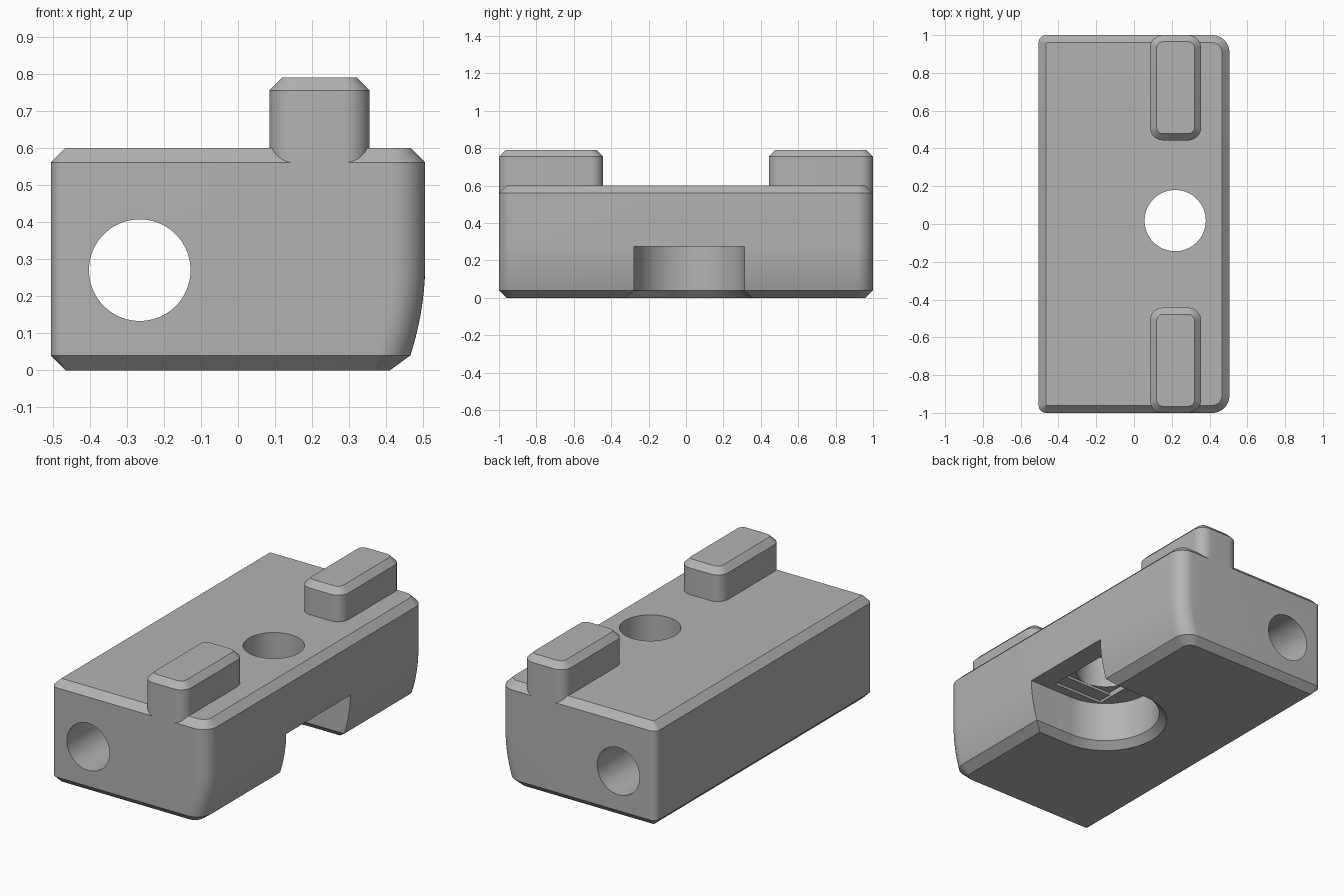
import bpy, bmesh
from math import sin, cos, pi, radians

cube = bpy.data.objects.get("Cube")
if cube:
    bpy.data.objects.remove(cube)

grey = bpy.data.materials.new("plain grey")
grey.use_nodes = True
grey.diffuse_color = (0.45, 0.45, 0.45, 1)
grey.node_tree.nodes["Principled BSDF"].inputs["Base Color"].default_value = (0.45, 0.45, 0.45, 1)


def outline(x0, x1, y0, y1, r_left, r_right, n=12):
    """Rounded rectangle, counter-clockwise, with its own radius on each x side."""
    pts = []
    corners = [(x1, y1, -1, -1, r_right), (x0, y1, 1, -1, r_left),
               (x0, y0, 1, 1, r_left), (x1, y0, -1, 1, r_right)]
    for q, (cx, cy, sx, sy, r) in enumerate(corners):
        for i in range(n + 1):
            a = (q + i / n) * pi / 2
            pts.append((cx + sx * r + r * cos(a), cy + sy * r + r * sin(a)))
    return pts


def loft(name, rings):
    """Closed solid through (height, outline) rings."""
    bm = bmesh.new()
    loops = [[bm.verts.new((x, y, z)) for x, y in pts] for z, pts in rings]
    for a, b in zip(loops, loops[1:]):
        for i in range(len(a)):
            j = (i + 1) % len(a)
            bm.faces.new((a[i], a[j], b[j], b[i]))
    bm.faces.new(loops[0][::-1])
    bm.faces.new(loops[-1])
    bmesh.ops.remove_doubles(bm, verts=bm.verts, dist=1e-5)
    bmesh.ops.recalc_face_normals(bm, faces=bm.faces)
    mesh = bpy.data.meshes.new(name)
    bm.to_mesh(mesh)
    bm.free()
    mesh.materials.append(grey)
    obj = bpy.data.objects.new(name, mesh)
    bpy.context.collection.objects.link(obj)
    return obj


def select(obj):
    bpy.ops.object.select_all(action='DESELECT')
    obj.select_set(True)
    bpy.context.view_layer.objects.active = obj


def cut(target, cutter):
    cutter.hide_render = True
    mod = target.modifiers.new("cut", 'BOOLEAN')
    mod.operation = 'DIFFERENCE'
    mod.solver = 'EXACT'
    mod.object = cutter
    select(target)
    bpy.ops.object.modifier_apply(modifier=mod.name)
    bpy.data.objects.remove(cutter)


def cylinder(radius, depth, location, rotation=(0, 0, 0)):
    bpy.ops.mesh.primitive_cylinder_add(vertices=96, radius=radius, depth=depth,
                                        location=location, rotation=rotation)
    obj = bpy.context.object
    obj.data.materials.append(grey)
    return obj


# Main block: chamfered bottom and top, right side curving in towards the base
W, H, C = 0.505, 0.6, 0.04


def block_ring(z, x_max, inset=0.0):
    return z, outline(-W + inset, x_max, -1 + inset, 1 - inset,
                      max(0.04 - inset, 0.002), 0.09 - inset)


rings = [block_ring(0, 0.41, C)]
for i in range(11):
    t = 1 - i / 10
    rings.append(block_ring(C + 0.25 * (1 - t), W - 0.04 * t * t))
rings += [block_ring(H - C, W), block_ring(H, W - C, C)]
body = loft("body", rings)

# Long bore, vertical bolt hole and the open pocket beneath it
HX, HY, HR, PR, PZ = 0.218, 0.018, 0.162, 0.295, 0.275
cut(body, cylinder(0.137, 3, (-0.265, 0, 0.27), (radians(90), 0, 0)))


def pocket_ring(z, r):
    return z, outline(HX - r, 1.0, HY - r, HY + r, r, 0.01, 24)


cut(body, loft("pocket_cutter", [pocket_ring(-0.02, PR + 0.06), pocket_ring(C, PR),
                                 pocket_ring(PZ, PR)]))

# Shallow steps in the pocket ceiling around the hole
for half_y, top in ((0.24, PZ + 0.015), (HR, PZ + 0.03)):
    step = outline(HX - HR, HX + HR, HY - half_y, HY + half_y, 0.001, 0.001, 1)
    cut(body, loft("step_cutter", [(PZ - 0.1, step), (top, step)]))
cut(body, cylinder(HR, 0.8, (HX, HY, 0.6)))

# Two locating lugs, flush with the block ends
lugs = []
for name, y0, y1 in (("front_lug", -1, -0.443), ("back_lug", 0.443, 1)):
    def lug_ring(z, inset):
        return z, outline(0.085 + inset, 0.355 - inset, y0 + inset, y1 - inset,
                          0.068 - inset, 0.068 - inset)
    lugs.append(loft(name, [lug_ring(H - C, 0), lug_ring(0.755, 0), lug_ring(0.79, 0.035)]))

for obj in [body] + lugs:
    select(obj)
    bpy.ops.object.shade_smooth_by_angle(angle=radians(25))
